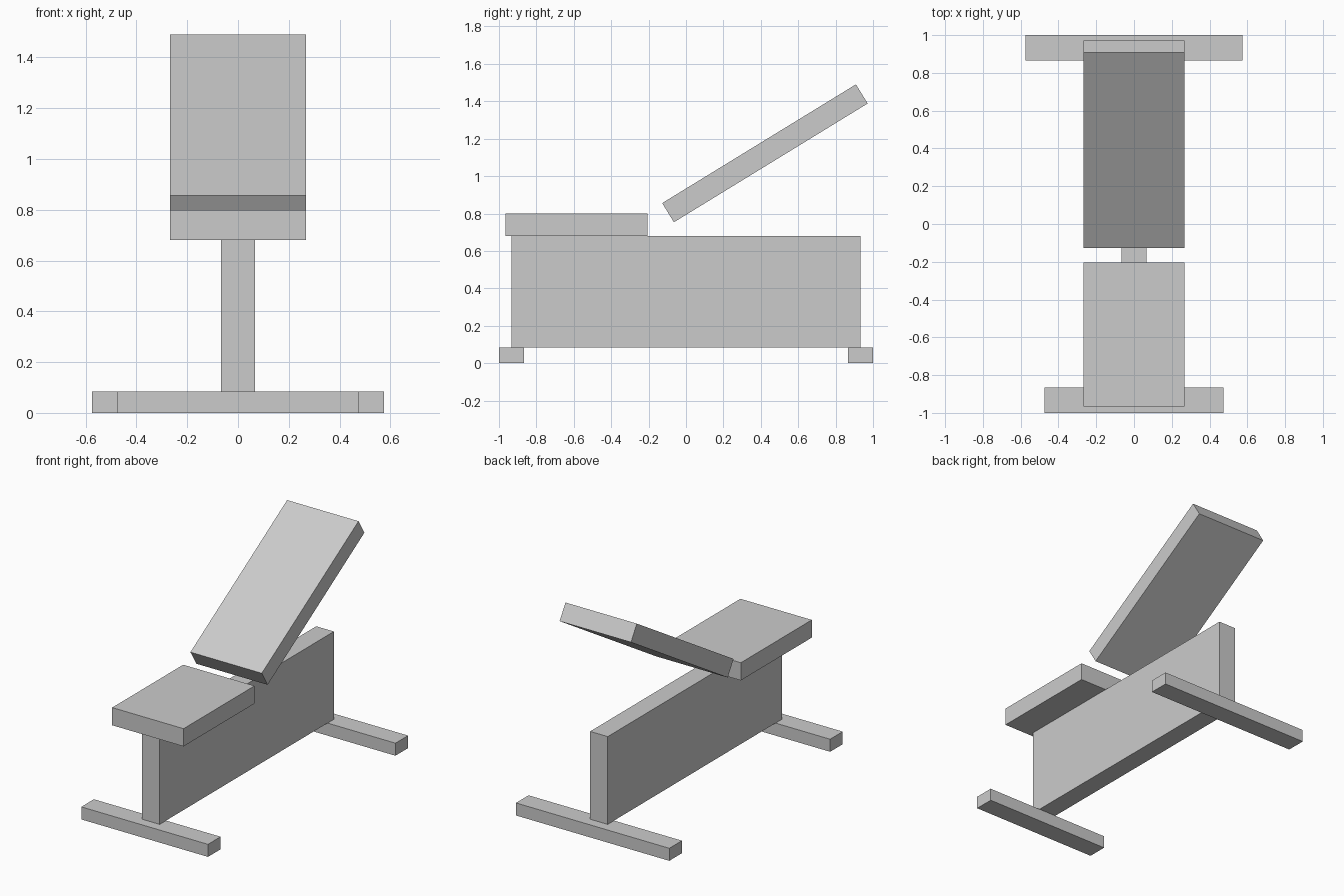
import bpy
import math

cube = bpy.data.objects.get("Cube")
if cube:
    bpy.data.objects.remove(cube, do_unlink=True)

# One plain grey for the whole bench
grey = bpy.data.materials.new("light grey")
grey.use_nodes = True
colour = (0.6, 0.6, 0.6, 1.0)
grey.diffuse_color = colour
grey.node_tree.nodes["Principled BSDF"].inputs["Base Color"].default_value = colour


def box(name, centre, size, tilt=0.0):
    """Add a box of the given size, tilted about the x axis."""
    bpy.ops.mesh.primitive_cube_add(size=1, location=centre)
    obj = bpy.context.object
    obj.name = name
    obj.data.name = name
    obj.scale = size
    bpy.ops.object.transform_apply(location=False, rotation=False, scale=True)
    obj.rotation_euler.x = math.radians(tilt)
    obj.data.materials.append(grey)
    return obj


FOOT_H = 0.085
FOOT_D = 0.135
BEAM_TOP = 0.68
PAD_W = 0.535
PAD_T = 0.12

# Floor feet, the rear one wider
for name, side, width in (("front_foot", -1, 0.95), ("rear_foot", 1, 1.15)):
    box(name, (0, side * (1 - FOOT_D / 2), FOOT_H / 2), (width, FOOT_D, FOOT_H))

# Upright central beam
box("central_beam", (0, 0, (FOOT_H + BEAM_TOP) / 2),
    (0.132, 1.865, BEAM_TOP - FOOT_H))

# Seat pad and reclined backrest pad
box("seat_pad", (0, -0.585, BEAM_TOP + PAD_T / 2), (PAD_W, 0.76, PAD_T))
box("backrest_pad", (0, 0.422, 1.122), (PAD_W, 1.215, PAD_T), tilt=31.5)
